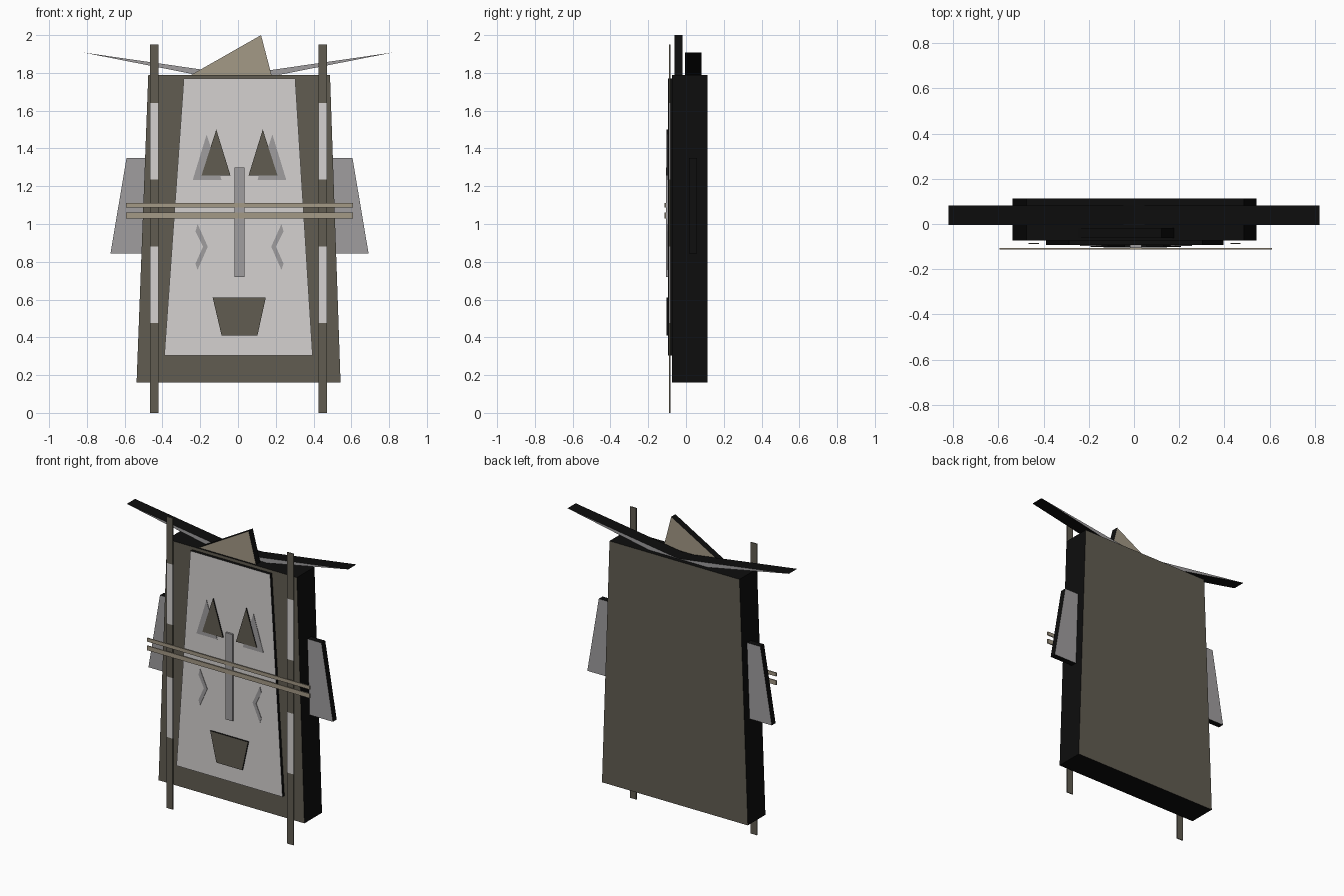
import bpy, bmesh

if "Cube" in bpy.data.objects:
    bpy.data.objects.remove(bpy.data.objects["Cube"])

CX = 0.008  # symmetry line of the carved details


def mat(name, r, g, b):
    m = bpy.data.materials.new(name)
    m.diffuse_color = (r, g, b, 1)
    m.use_nodes = True
    m.node_tree.nodes["Principled BSDF"].inputs["Base Color"].default_value = m.diffuse_color
    return m


BLACK = mat("black_edge", 0.004, 0.004, 0.004)
DARK = mat("dark_olive", 0.12, 0.108, 0.083)
PALE = mat("pale_grey", 0.66, 0.64, 0.63)
GREY = mat("mid_grey", 0.35, 0.34, 0.345)
TAN = mat("tan", 0.37, 0.32, 0.24)


def slab(name, pts, y0, y1, face, rim=BLACK, cx=None):
    """Extrude an x-z outline from y0 to y1; rim gets its own colour.
    If cx is given the outline is mirrored across x = cx first."""
    if cx is not None:
        pts = [(2 * cx - x, z) for x, z in pts]
    bm = bmesh.new()
    f = bm.faces.new([bm.verts.new((x, y0, z)) for x, z in pts])
    ext = bmesh.ops.extrude_face_region(bm, geom=[f], use_keep_orig=True)
    for v in ext["geom"]:
        if isinstance(v, bmesh.types.BMVert):
            v.co.y = y1
    bmesh.ops.recalc_face_normals(bm, faces=bm.faces)
    bm.normal_update()
    for p in bm.faces:
        p.material_index = 0 if abs(p.normal.y) > 0.5 else 1
    me = bpy.data.meshes.new(name)
    bm.to_mesh(me)
    bm.free()
    me.materials.append(face)
    me.materials.append(rim)
    ob = bpy.data.objects.new(name, me)
    bpy.context.collection.objects.link(ob)
    return ob


def pair(name, pts, y0, y1, face, rim=BLACK, cx=CX):
    slab(name + "_left", pts, y0, y1, face, rim)
    slab(name + "_right", pts, y0, y1, face, rim, cx)


def rect(x0, x1, z0, z1):
    return [(x0, z0), (x1, z0), (x1, z1), (x0, z1)]


# Tapered back board and face plate
slab("back_board", [(-0.537, 0.16), (0.543, 0.16), (0.487, 1.79), (-0.475, 1.79)],
     -0.073, 0.113, DARK)
slab("face_plate", [(-0.39, 0.305), (0.395, 0.305), (0.303, 1.77), (-0.287, 1.77)],
     -0.094, -0.073, PALE)

# Ears and horns
pair("ear", [(-0.675, 0.845), (-0.49, 0.845), (-0.47, 1.35), (-0.59, 1.35)],
     0.017, 0.057, GREY)
pair("horn", [(-0.82, 1.908), (-0.22, 1.79), (0.0, 1.79)], -0.005, 0.082, GREY, cx=0.0)

# Pointed crest
slab("crest", [(-0.247, 1.79), (0.177, 1.79), (0.122, 2.0)], -0.062, -0.018, TAN)

# Side poles built from alternating dark and pale lengths
levels = [0.0, 0.475, 0.88, 1.235, 1.64, 1.95]
for i, (a, b) in enumerate(zip(levels, levels[1:])):
    c = PALE if i % 2 else DARK
    pair(f"pole_band_{i}", rect(-0.466, -0.421, a, b), -0.089, -0.083, c, c, cx=0.003)

# Eyes with grey shadows, cheek marks
pair("eye_shadow", [(-0.24, 1.232), (-0.087, 1.232), (-0.166, 1.474)],
     -0.097, -0.093, GREY, GREY)
pair("eye", [(-0.193, 1.257), (-0.04, 1.257), (-0.115, 1.5)], -0.102, -0.093, DARK)
pair("cheek_mark", [(-0.214, 1.0), (-0.16, 0.88), (-0.214, 0.757),
                    (-0.225, 0.79), (-0.185, 0.88), (-0.225, 0.96)],
     -0.097, -0.093, GREY, GREY)

# Nose, mouth and whiskers
slab("nose", rect(-0.018, 0.034, 0.72, 1.3), -0.107, -0.093, GREY, GREY)
slab("mouth", [(-0.087, 0.41), (0.103, 0.41), (0.147, 0.61), (-0.134, 0.61)],
     -0.104, -0.093, DARK)
for n, (a, b) in enumerate([(1.03, 1.06), (1.088, 1.112)]):
    slab(f"whisker_{n}", rect(-0.594, 0.61, a, b), -0.113, -0.106, TAN, TAN)
